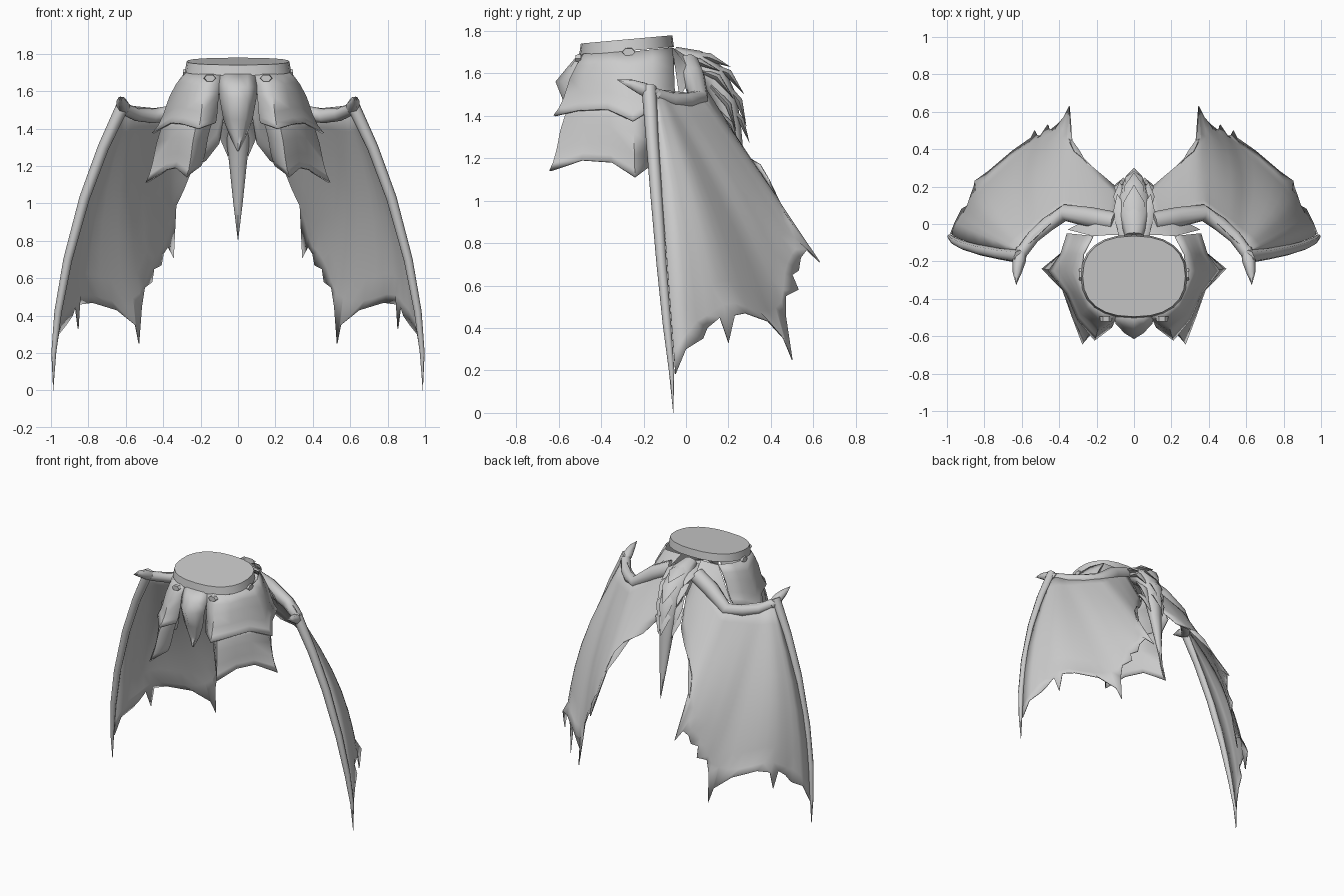
import bpy, bmesh, math
from mathutils import Vector as V

grey = bpy.data.materials.new("plain_grey")
grey.diffuse_color = (0.6, 0.6, 0.6, 1)


def make(name, verts, faces, mirror=False, thick=0, angle=60):
    me = bpy.data.meshes.new(name)
    me.from_pydata([tuple(v) for v in verts], [], faces)
    bm = bmesh.new()
    bm.from_mesh(me)
    bmesh.ops.remove_doubles(bm, verts=bm.verts, dist=0.0005)
    bmesh.ops.recalc_face_normals(bm, faces=bm.faces)
    bm.to_mesh(me)
    bm.free()
    me.materials.append(grey)
    ob = bpy.data.objects.new(name, me)
    bpy.context.collection.objects.link(ob)
    bpy.ops.object.select_all(action='DESELECT')
    ob.select_set(True)
    bpy.context.view_layer.objects.active = ob
    bpy.ops.object.shade_smooth_by_angle(angle=math.radians(angle))
    if thick:
        m = ob.modifiers.new("thickness", 'SOLIDIFY')
        m.thickness, m.offset = thick, 0
    if mirror:
        ob.modifiers.new("mirror", 'MIRROR').use_mirror_merge = False
    return ob


def sheet(name, rows, **kw):
    """Surface through rows of equal length."""
    n = len(rows[0])
    faces = [(r * n + i, r * n + i + 1, (r + 1) * n + i + 1, (r + 1) * n + i)
             for r in range(len(rows) - 1) for i in range(n - 1)]
    return make(name, [p for r in rows for p in r], faces, **kw)


def tube(name, pts, radii, n=8, flat=1.0, **kw):
    """Tapered tube; flat scales its thickness against its width."""
    pts = [V(p) for p in pts]
    verts, faces = [], []
    for i, p in enumerate(pts):
        d = (pts[min(i + 1, len(pts) - 1)] - pts[max(i - 1, 0)]).normalized()
        side = V((1, 0, 0)) if abs(d.x) < 0.8 else V((0, 1, 0))
        side = (side - d * side.dot(d)).normalized()
        up = d.cross(side)
        for k in range(n):
            a = math.tau * k / n
            verts.append(p + max(radii[i], 0.0006) *
                         (side * math.cos(a) + up * flat * math.sin(a)))
    for i in range(len(pts) - 1):
        for k in range(n):
            k2 = (k + 1) % n
            faces.append((i * n + k, i * n + k2, (i + 1) * n + k2, (i + 1) * n + k))
    faces += [tuple(range(n)), tuple(range((len(pts) - 1) * n, len(pts) * n))]
    return make(name, verts, faces, **kw)


# Waist band: closed, slightly tilted rounded ring
N = 24
verts = []
for drop, s in ((0.055, 1.015), (0, 0.98)):
    for k in range(N):
        c, sn = math.cos(math.tau * k / N), math.sin(math.tau * k / N)
        x = 0.28 * s * math.copysign(abs(c) ** 0.85, c)
        y = -0.28 + 0.22 * s * math.copysign(abs(sn) ** 0.85, sn)
        verts.append((x, y, 1.74 + (y + 0.5) * 0.09 - drop))
make("waist_band", verts,
     [(k, (k + 1) % N, N + (k + 1) % N, N + k) for k in range(N)]
     + [tuple(range(N)), tuple(range(N, 2 * N))], angle=40)

# Studs on the band
for name, p, r in (("front_stud", (0.15, -0.495, 1.67), (0, -1)),
                   ("side_stud", (0.27, -0.27, 1.70), (1, 0))):
    q = V(p) + V((r[0], r[1], 0)) * 0.025
    tube(name, [p, q], [0.034, 0.03], n=6, flat=0.65, mirror=True, angle=20)


# Two tiers of flared hip plates
def plate(name, top, bottom):
    rows = []
    for t, h in ((0, 0), (0.2, 0.27), (0.4, 0.47), (0.7, 0.66), (0.88, 0.82), (1, 1)):
        rows.append([(a[0] + (b[0] - a[0]) * h, a[1] + (b[1] - a[1]) * h,
                      a[2] + (b[2] - a[2]) * t) for a, b in zip(top, bottom)])
    sheet(name, rows, mirror=True, thick=0.01)


plate("upper_hip_plate",
      [(0.09, -0.485, 1.69), (0.165, -0.475, 1.69), (0.23, -0.425, 1.69), (0.265, -0.35, 1.70),
       (0.28, -0.25, 1.70), (0.27, -0.16, 1.71), (0.22, -0.065, 1.72)],
      [(0.12, -0.55, 1.43), (0.21, -0.62, 1.40), (0.30, -0.51, 1.425), (0.36, -0.37, 1.43),
       (0.455, -0.25, 1.375), (0.39, -0.16, 1.43), (0.355, -0.05, 1.47)])
plate("lower_hip_plate",
      [(0.13, -0.50, 1.46), (0.21, -0.54, 1.46), (0.29, -0.47, 1.46),
       (0.34, -0.36, 1.46), (0.38, -0.25, 1.46), (0.35, -0.14, 1.46)],
      [(0.20, -0.54, 1.20), (0.275, -0.64, 1.14), (0.33, -0.49, 1.19),
       (0.38, -0.35, 1.18), (0.49, -0.24, 1.11), (0.39, -0.16, 1.17)])

# Pointed plate at the front
sheet("front_plate",
      [[(-w, e, z), (-w * 0.5, (e + c) / 2 - 0.01, z), (0, c, z),
        (w * 0.5, (e + c) / 2 - 0.01, z), (w, e, z)]
       for z, w, e, c in ((1.69, 0.10, -0.48, -0.50), (1.62, 0.10, -0.51, -0.56),
                          (1.56, 0.095, -0.53, -0.61), (1.45, 0.075, -0.52, -0.565),
                          (1.36, 0.04, -0.51, -0.54), (1.28, 0.001, -0.52, -0.52))],
      thick=0.01)

# Tail: core with a long blade tip
tube("tail_core",
     [(0, -0.06, 1.69), (0, 0.04, 1.65), (0, 0.13, 1.58), (0, 0.18, 1.48), (0, 0.21, 1.36),
      (0, 0.235, 1.22), (0, 0.27, 1.0), (0, 0.30, 0.8)],
     [0.05, 0.085, 0.09, 0.08, 0.065, 0.048, 0.025, 0], flat=0.75)

# Overlapping tail scales along the back and flanks
spine = [((0, -0.02, 1.69), (0, 0.11, 1.675), (0, 0.21, 1.63)),
         ((0, 0.10, 1.64), (0, 0.20, 1.60), (0, 0.275, 1.50)),
         ((0, 0.17, 1.56), (0, 0.25, 1.47), (0, 0.285, 1.35)),
         ((0, 0.19, 1.45), (0, 0.26, 1.38), (0, 0.30, 1.27))]
for i, pts in enumerate(spine):
    tube(f"spine_scale_{i + 1}", pts, [0.045, 0.06 - 0.006 * i, 0], n=6, flat=0.4)
    flank = [V(p) + V((x, -0.05, -0.02)) for p, x in zip(pts, (0.05, 0.07, 0.09 - 0.012 * i))]
    tube(f"flank_scale_{i + 1}", flank, [0.03, 0.045 - 0.004 * i, 0], n=6, flat=0.45,
         mirror=True)

# Wing bones: arm, leading finger and thumb claw
wrist, elbow, root = V((0.61, -0.165, 1.505)), V((0.37, 0.06, 1.48)), V((0.10, 0.01, 1.64))
tube("wing_arm", [root, (0.23, 0.035, 1.58), elbow, (0.46, 0.0, 1.468), (0.54, -0.07, 1.475),
                  wrist],
     [0.055, 0.055, 0.045, 0.04, 0.035, 0.033], n=10, mirror=True)
tube("wing_finger",
     [(0.61, -0.175, 1.535), (0.72, -0.16, 1.30), (0.82, -0.14, 1.03), (0.91, -0.115, 0.70),
      (0.962, -0.09, 0.42), (0.985, -0.068, 0.20), (0.988, -0.06, 0.0)],
     [0.035, 0.03, 0.028, 0.024, 0.02, 0.013, 0], n=8, mirror=True)
tube("thumb_claw", [(0.60, -0.13, 1.49), (0.615, -0.20, 1.525), (0.625, -0.26, 1.55),
                    (0.63, -0.325, 1.57)], [0.03, 0.036, 0.024, 0], n=6, mirror=True)

# Web joining the back of the waist to the wing arm
web_top = [(0.08, -0.06, 1.72), (0.15, -0.06, 1.72), (0.22, -0.065, 1.72)]
web_low = [(0.10, 0.02, 1.67), (0.24, 0.03, 1.60), (0.355, -0.03, 1.48)]
sheet("back_web", [[V(a).lerp(V(b), t) for a, b in zip(web_top, web_low)]
                   for t in (0, 0.33, 0.67, 1)], mirror=True)

# Ragged wing edge, from the leading finger round to the body
edge = [(0.98, -0.05, 0.18), (0.96, 0.0, 0.30), (0.92, 0.08, 0.35), (0.885, 0.10, 0.40),
        (0.87, 0.16, 0.45), (0.855, 0.20, 0.33), (0.85, 0.23, 0.46), (0.78, 0.28, 0.47),
        (0.65, 0.39, 0.43), (0.55, 0.46, 0.35), (0.53, 0.50, 0.25), (0.515, 0.47, 0.45),
        (0.50, 0.47, 0.55), (0.46, 0.53, 0.58), (0.45, 0.50, 0.65), (0.41, 0.53, 0.67),
        (0.40, 0.54, 0.73), (0.375, 0.57, 0.77), (0.345, 0.63, 0.71), (0.355, 0.46, 0.95),
        (0.32, 0.39, 1.10), (0.27, 0.35, 1.17), (0.17, 0.26, 1.23), (0.10, 0.20, 1.32),
        (0.07, 0.10, 1.50)]
edge = [V(p) for p in edge]
last = len(edge) - 1


def arm_point(i):
    """Where the membrane line to edge point i leaves the arm."""
    if i <= 10:
        u = 0.01 * i
    elif i <= 18:
        u = 0.1 + 0.4 * (i - 10) / 8
    else:
        u = 0.5 + 0.5 * (i - 18) / (last - 18)
    p = wrist.lerp(elbow, u * 2) if u < 0.5 else elbow.lerp(root, u * 2 - 1)
    return p + V((0, 0.015, 0.02))


rows = []
for t in (0, 0.12, 0.25, 0.4, 0.55, 0.7, 0.82, 0.92, 1):
    row = []
    for i in range(last + 1):
        w = min(2, i, last - i) if t < 1 else 0
        near = edge[i - w:i + w + 1]
        b = sum(near, V()) / len(near)
        k = max(0, 1 - i / 18)
        bulge = V((0.03 + 0.05 * k, 0.03 if i else 0, 0)) * min(1, k * 3)
        row.append(arm_point(i).lerp(b, t) + bulge * math.sin(math.pi * t))
    rows.append(row)
sheet("wing_membrane", rows, mirror=True, thick=0.006)
